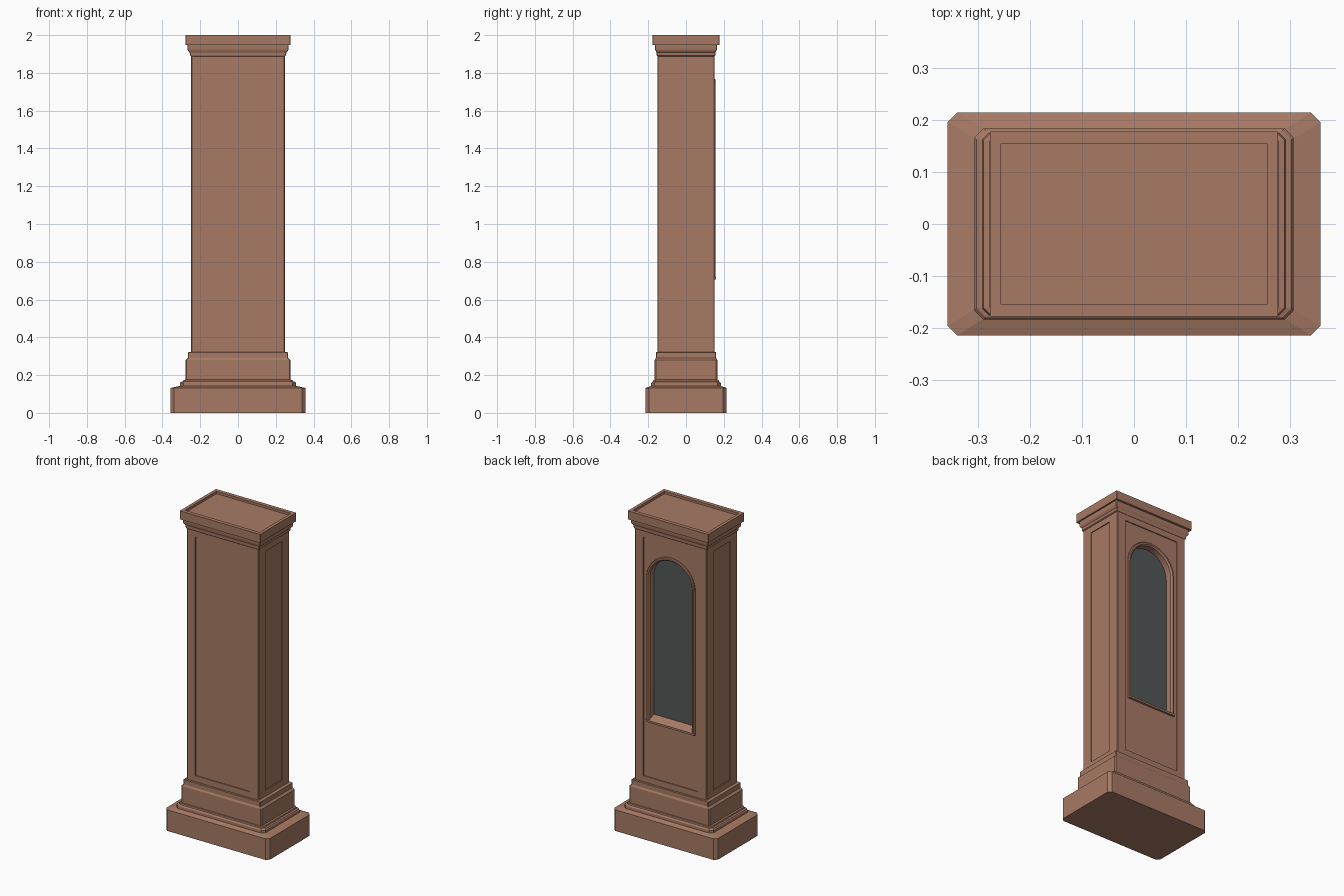
import bpy, bmesh, math

if "Cube" in bpy.data.objects:
    bpy.data.objects.remove(bpy.data.objects["Cube"])


def material(name, rgb):
    m = bpy.data.materials.new(name)
    m.diffuse_color = (*rgb, 1)
    m.use_nodes = True
    m.node_tree.nodes["Principled BSDF"].inputs["Base Color"].default_value = m.diffuse_color
    return m


wood = material("red_brown_wood", (0.39, 0.195, 0.130))
glass = material("dark_glass", (0.085, 0.096, 0.094))


def finish(bm, name, mat):
    bmesh.ops.recalc_face_normals(bm, faces=bm.faces[:])
    me = bpy.data.meshes.new(name)
    bm.to_mesh(me)
    bm.free()
    me.materials.append(mat)
    ob = bpy.data.objects.new(name, me)
    bpy.context.collection.objects.link(ob)
    return ob


def loft(name, rings):
    """Stack of corner-cut rectangles: (half x, half y, z, corner cut)."""
    bm = bmesh.new()
    loops = []
    for hx, hy, z, c in rings:
        pts = [(hx, hy - c), (hx - c, hy), (c - hx, hy), (-hx, hy - c),
               (-hx, c - hy), (c - hx, -hy), (hx - c, -hy), (hx, c - hy)]
        loops.append([bm.verts.new((x, y, z)) for x, y in pts])
    for a, b in zip(loops, loops[1:]):
        for i in range(8):
            j = (i + 1) % 8
            bm.faces.new((a[i], a[j], b[j], b[i]))
    bm.faces.new(loops[0])
    bm.faces.new(loops[-1])
    return finish(bm, name, wood)


def arch(r, z0, zc=1.60, n=24):
    """Open outline of a round-headed window, in x and z."""
    pts = [(r, z0)]
    pts += [(r * math.cos(math.pi * i / n), zc + r * math.sin(math.pi * i / n))
            for i in range(n + 1)]
    return pts + [(-r, z0)]


def extrude_y(name, pts, y0, y1, mat):
    bm = bmesh.new()
    a = [bm.verts.new((x, y0, z)) for x, z in pts]
    b = [bm.verts.new((x, y1, z)) for x, z in pts]
    for i in range(len(pts)):
        j = (i + 1) % len(pts)
        bm.faces.new((a[i], a[j], b[j], b[i]))
    bm.faces.new(a)
    bm.faces.new(b)
    return finish(bm, name, mat)


# Stepped base
loft("plinth", [(0.358, 0.214, 0, 0.018), (0.358, 0.214, 0.132, 0.018),
                (0.30, 0.178, 0.144, 0.018)])
loft("base_moulding", [(0.307, 0.184, 0.138, 0.018), (0.307, 0.184, 0.158, 0.018),
                       (0.303, 0.180, 0.164, 0.018), (0.291, 0.175, 0.166, 0.012),
                       (0.289, 0.173, 0.174, 0.012), (0.278, 0.166, 0.176, 0.006)])
loft("base_block", [(0.278, 0.166, 0.165, 0.006), (0.278, 0.166, 0.280, 0.006),
                    (0.266, 0.160, 0.290, 0.004)])
loft("base_collar", [(0.266, 0.160, 0.285, 0.004), (0.266, 0.160, 0.320, 0.004),
                     (0.258, 0.156, 0.323, 0.004)])

# Shaft with a recessed panel on each side
shaft = loft("shaft", [(0.248, 0.151, 0.31, 0.004), (0.248, 0.151, 1.90, 0.004)])


def cut(target, cutter):
    mod = target.modifiers.new("cut", "BOOLEAN")
    mod.operation = 'DIFFERENCE'
    mod.solver = 'EXACT'
    mod.object = cutter
    bpy.context.view_layer.objects.active = target
    bpy.ops.object.modifier_apply(modifier=mod.name)
    bpy.data.objects.remove(cutter, do_unlink=True)


def box(name, x, y, z):
    bm = bmesh.new()
    bmesh.ops.create_cube(bm, size=1)
    for v in bm.verts:
        v.co = [r[0] if c < 0 else r[1] for c, r in zip(v.co, (x, y, z))]
    return finish(bm, name, wood)


depth = 0.006
for s in (-1, 1):
    cut(shaft, box("panel_cutter", (-0.19, 0.19),
                   sorted((s * (0.151 - depth), s * 0.2)), (0.36, 1.85)))
    cut(shaft, box("panel_cutter", sorted((s * (0.248 - depth), s * 0.3)),
                   (-0.082, 0.082), (0.36, 1.85)))
# Window niche in the back
cut(shaft, extrude_y("niche_cutter", arch(0.150, 0.712), 0.10, 0.2, wood))

# Window glass
extrude_y("window_glass", arch(0.1495, 0.715), 0.102, 0.109, glass)

# Window frame: moulded section swept round the arch
section = [(0.167, 0.135), (0.167, 0.152), (0.163, 0.157), (0.154, 0.157),
           (0.146, 0.148), (0.146, 0.104), (0.152, 0.104), (0.152, 0.135)]
bm = bmesh.new()
rails = [[bm.verts.new((x, y, z)) for x, z in arch(r, 0.711)] for r, y in section]
for i, a in enumerate(rails):
    b = rails[(i + 1) % len(rails)]
    for k in range(len(a) - 1):
        bm.faces.new((a[k], a[k + 1], b[k + 1], b[k]))
for end in (0, -1):
    bm.faces.new([r[end] for r in rails])
finish(bm, "window_frame", wood)

# Sloping window sill
bm = bmesh.new()
prof = [(0.104, 0.706), (0.158, 0.706), (0.158, 0.718), (0.104, 0.742)]
ends = [[bm.verts.new((x, y, z)) for y, z in prof] for x in (-0.167, 0.167)]
for i in range(4):
    j = (i + 1) % 4
    bm.faces.new((ends[0][i], ends[0][j], ends[1][j], ends[1][i]))
for e in ends:
    bm.faces.new(e)
finish(bm, "window_sill", wood)

# Capital moulding and cap with a sunken top
loft("capital_moulding", [(0.249, 0.152, 1.888, 0.003), (0.254, 0.155, 1.892, 0.003),
                          (0.256, 0.156, 1.908, 0.003), (0.264, 0.161, 1.916, 0.003),
                          (0.267, 0.164, 1.924, 0.003), (0.267, 0.164, 1.950, 0.003)])
loft("cap", [(0.262, 0.162, 1.947, 0.002), (0.277, 0.178, 1.947, 0.002),
             (0.277, 0.178, 2.0, 0.002), (0.257, 0.154, 2.0, 0.001),
             (0.257, 0.154, 1.985, 0.001)])

# Soften only the curved mouldings
for ob in bpy.data.objects:
    ob.select_set(ob.name in ("window_frame", "capital_moulding"))
bpy.context.view_layer.objects.active = bpy.data.objects["window_frame"]
bpy.ops.object.shade_smooth_by_angle(angle=math.radians(25))
